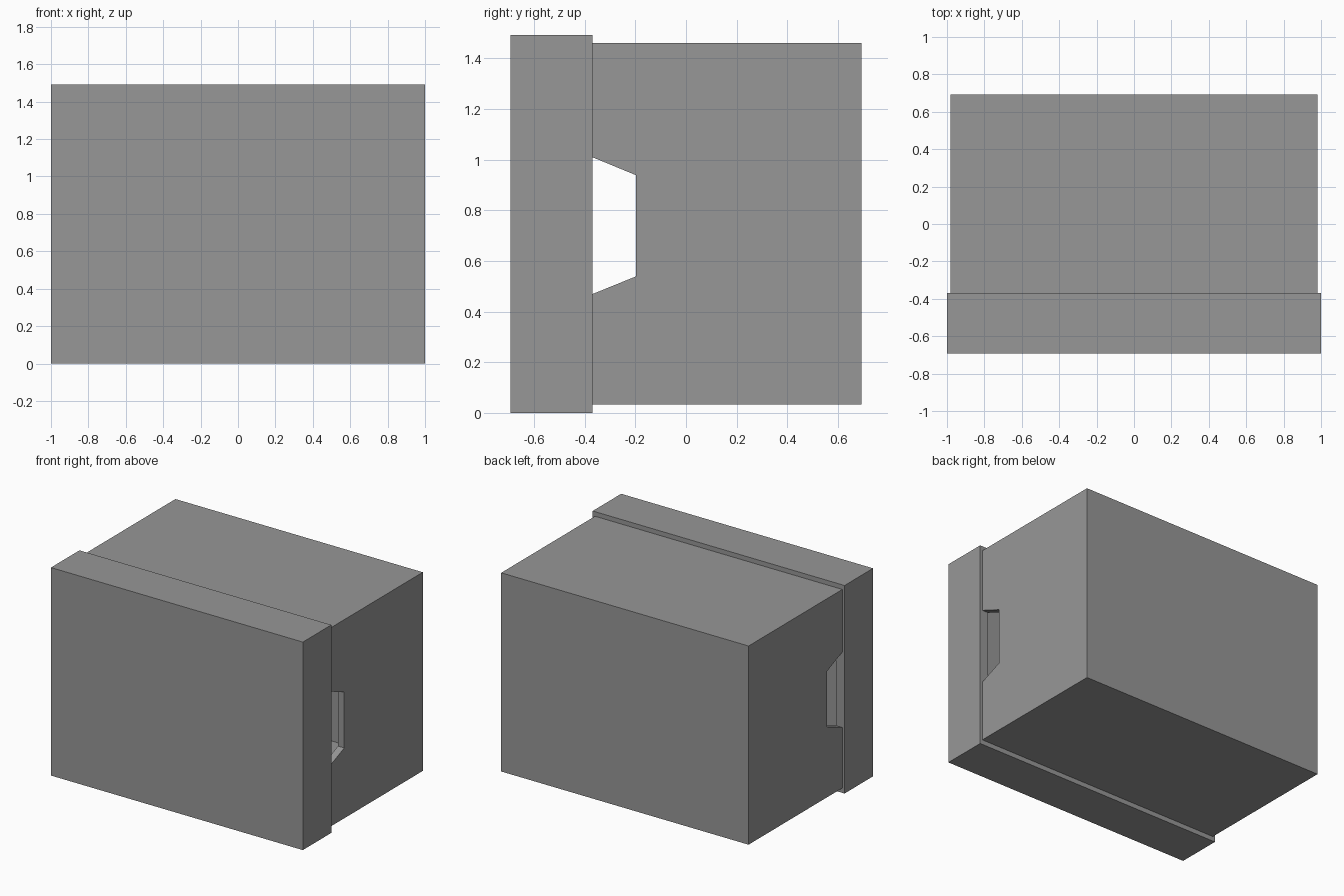
import bpy, bmesh

if "Cube" in bpy.data.objects:
    bpy.data.objects.remove(bpy.data.objects["Cube"])


def make_object(name, profile, x0, x1):
    """Extrude a (y, z) profile along x."""
    bm = bmesh.new()
    face = bm.faces.new([bm.verts.new((x0, y, z)) for y, z in profile])
    ext = bmesh.ops.extrude_face_region(bm, geom=[face])
    verts = [g for g in ext["geom"] if isinstance(g, bmesh.types.BMVert)]
    bmesh.ops.translate(bm, verts=verts, vec=(x1 - x0, 0, 0))
    bmesh.ops.recalc_face_normals(bm, faces=bm.faces)
    mesh = bpy.data.meshes.new(name)
    bm.to_mesh(mesh)
    bm.free()
    mesh.materials.append(GREY)
    obj = bpy.data.objects.new(name, mesh)
    bpy.context.collection.objects.link(obj)
    return obj


def make_box(name, half_x, y0, y1, z0, z1):
    return make_object(name, [(y0, z0), (y1, z0), (y1, z1), (y0, z1)], -half_x, half_x)


def cut(obj, cutter):
    """Subtract the cutter, apply the result and discard the cutter."""
    cutter.hide_render = True
    mod = obj.modifiers.new("cut", "BOOLEAN")
    mod.operation = "DIFFERENCE"
    mod.solver = "EXACT"
    mod.object = cutter
    bpy.context.view_layer.objects.active = obj
    bpy.ops.object.modifier_apply(modifier=mod.name)
    bpy.data.objects.remove(cutter)


# Dark grey shared by both parts
GREY = bpy.data.materials.new("dark_grey")
GREY.diffuse_color = (0.31, 0.31, 0.31, 1)
GREY.use_nodes = True
GREY.node_tree.nodes["Principled BSDF"].inputs["Base Color"].default_value = GREY.diffuse_color

WALL = 0.05
JOIN = -0.37                      # plane where the lid meets the body
BACK, FRONT = 0.693, -0.693
BODY_X, BODY_Z0, BODY_Z1 = 0.982, 0.034, 1.46
IN_X, IN_Z0, IN_Z1 = BODY_X - WALL, BODY_Z0 + WALL, BODY_Z1 - WALL

# Hollow body, open at the front
body = make_box("box_body", BODY_X, JOIN, BACK, BODY_Z0, BODY_Z1)
cut(body, make_box("body_cavity", IN_X, JOIN - 0.2, BACK - WALL, IN_Z0, IN_Z1))

# Tapered hand notches through both side walls
notch = [(-0.54, 0.40), (-0.198, 0.539), (-0.198, 0.939), (-0.54, 1.08)]
cut(body, make_object("hand_notch", notch, -1.2, 1.2))

# Slightly larger hollow front lid, open toward the body
lid = make_box("front_lid", 1.0, FRONT, JOIN, 0.0, 1.493)
cut(lid, make_box("lid_cavity", IN_X, FRONT + WALL, JOIN + 0.2, IN_Z0, IN_Z1))
